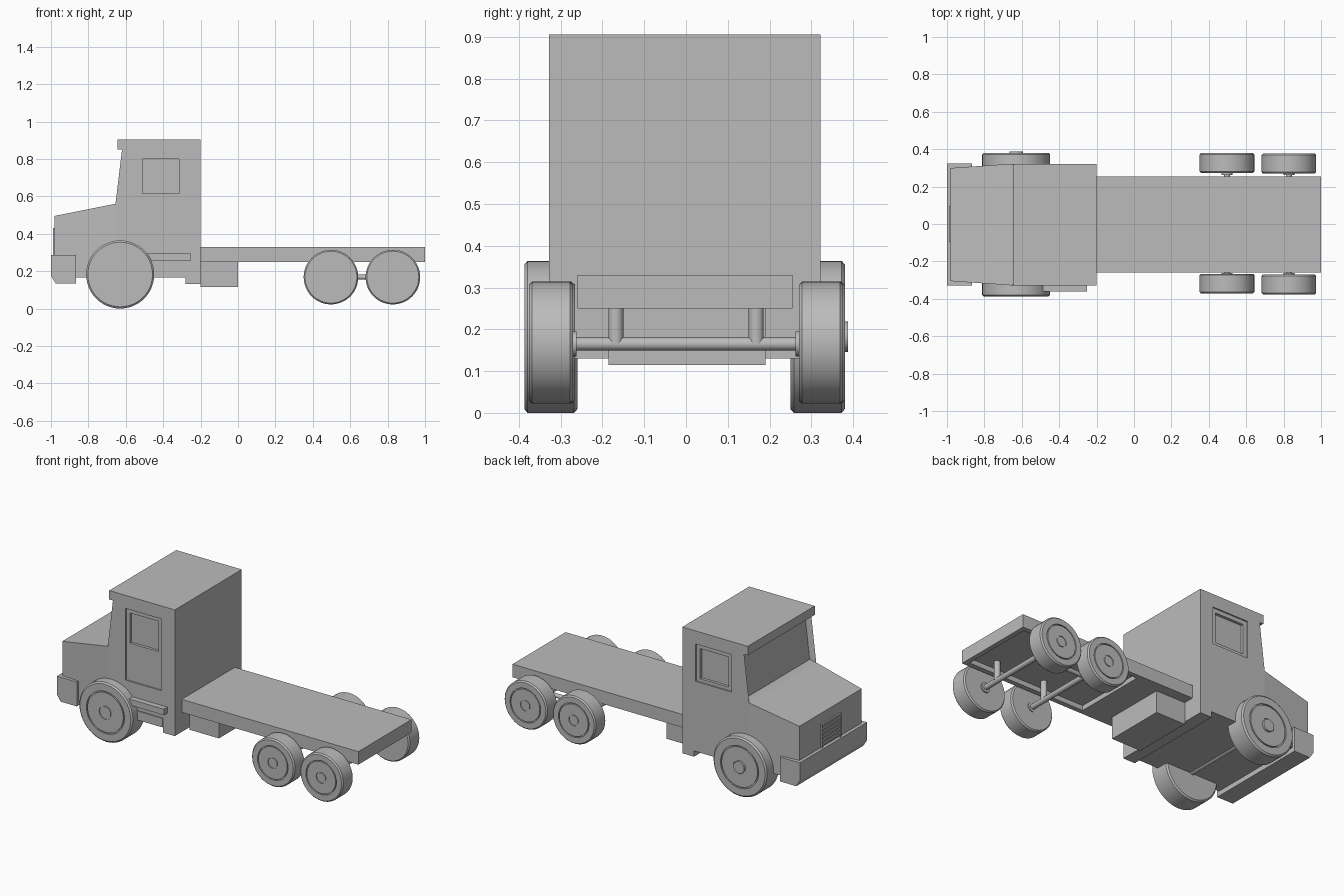
import bpy, bmesh
from math import pi, radians
from mathutils import Matrix, Vector

old = bpy.data.objects.get("Cube")
if old:
    bpy.data.objects.remove(old, do_unlink=True)

GREY = (0.5, 0.5, 0.5, 1)
mat = bpy.data.materials.new("plain_grey")
mat.use_nodes = True
mat.diffuse_color = GREY
mat.node_tree.nodes["Principled BSDF"].inputs["Base Color"].default_value = GREY
MID = -0.003  # side-to-side centre of the body


def finish(name, bm, smooth=False):
    bmesh.ops.recalc_face_normals(bm, faces=bm.faces[:])
    me = bpy.data.meshes.new(name)
    bm.to_mesh(me)
    bm.free()
    me.materials.append(mat)
    ob = bpy.data.objects.new(name, me)
    bpy.context.collection.objects.link(ob)
    if smooth:
        bpy.ops.object.select_all(action="DESELECT")
        ob.select_set(True)
        bpy.context.view_layer.objects.active = ob
        bpy.ops.object.shade_smooth_by_angle(angle=radians(30))
    return ob


def box(name, x, y, z):
    bm = bmesh.new()
    bmesh.ops.create_cube(bm, size=1)
    for v in bm.verts:
        v.co = [lo + (hi - lo) * (c + 0.5) for c, (lo, hi) in zip(v.co, (x, y, z))]
    return finish(name, bm)


def prism(points, half):
    """Side profile in x and z, extruded across the body."""
    bm = bmesh.new()
    face = bm.faces.new([bm.verts.new((x, MID - half, z)) for x, z in points])
    out = bmesh.ops.extrude_face_region(bm, geom=[face])["geom"]
    moved = [g for g in out if isinstance(g, bmesh.types.BMVert)]
    bmesh.ops.translate(bm, verts=moved, vec=(0, 2 * half, 0))
    bmesh.ops.recalc_face_normals(bm, faces=bm.faces[:])
    return bm


def rod(name, start, end, radius):
    start, end = Vector(start), Vector(end)
    d = end - start
    bm = bmesh.new()
    bmesh.ops.create_cone(bm, cap_ends=True, segments=20, radius1=radius, radius2=radius, depth=d.length)
    turn = d.to_track_quat("Z", "Y").to_matrix().to_4x4()
    bmesh.ops.transform(bm, matrix=Matrix.Translation((start + end) / 2) @ turn, verts=bm.verts[:])
    return finish(name, bm, True)


def carve(ob, cutter):
    mod = ob.modifiers.new("recess", "BOOLEAN")
    mod.operation = "DIFFERENCE"
    mod.solver = "EXACT"
    mod.object = cutter
    bpy.context.view_layer.objects.active = ob
    bpy.ops.object.modifier_apply(modifier=mod.name)
    bpy.data.objects.remove(cutter, do_unlink=True)


def wheel(name, x, z, r, inner, outer, hub=0.0):
    """Lathed wheel with a grooved rim; the outer face is at y = outer."""
    s = 1 if outer > inner else -1
    profile = [(0, outer + s * hub), (r * 0.2, outer + s * hub), (r * 0.2, outer - s * 0.005),
               (r * 0.23, outer - s * 0.005), (r * 0.23, outer), (r * 0.67, outer),
               (r * 0.67, outer - s * 0.008), (r * 0.71, outer - s * 0.008), (r * 0.71, outer),
               (r * 0.95, outer), (r, outer - s * 0.008), (r, inner + s * 0.008),
               (r * 0.95, inner), (0, inner)]
    bm = bmesh.new()
    verts = [bm.verts.new((x + a, y, z)) for a, y in profile]
    edges = [bm.edges.new(p) for p in zip(verts, verts[1:])]
    bmesh.ops.spin(bm, geom=verts + edges, cent=(x, 0, z), axis=(0, 1, 0), angle=2 * pi, steps=48)
    bmesh.ops.remove_doubles(bm, verts=bm.verts[:], dist=0.0001)
    finish(name, bm, True)


# Cab with roof visor and sunken windscreen
bm = prism([(-0.2, 0.13), (-0.2, 0.905), (-0.645, 0.905), (-0.645, 0.85), (-0.62, 0.85),
            (-0.655, 0.56), (-0.655, 0.165), (-0.28, 0.165), (-0.28, 0.13)], 0.325)
screen = [f for f in bm.faces if 0.6 < f.calc_center_median().z < 0.8 and f.normal.x < -0.5]
bmesh.ops.inset_region(bm, faces=screen, thickness=0.025)
bmesh.ops.translate(bm, verts=list(screen[0].verts), vec=(0.03, 0, 0))
cab = finish("cab", bm)

# Door and window recesses
for s, door_bottom in ((-1, 0.385), (1, 0.595)):
    face = MID + s * 0.325
    for x, z, depth in (((-0.535, -0.29), (door_bottom, 0.825), 0.008),
                        ((-0.51, -0.315), (0.615, 0.8), 0.025)):
        y = sorted((face - s * depth, face + s * 0.1))
        carve(cab, box("cutter", x, y, z))

# Tapered hood
bm = prism([(-0.655, 0.165), (-0.655, 0.56), (-0.98, 0.495), (-0.98, 0.165)], 0.325)
for v in bm.verts:
    if v.co.x < -0.9:
        v.co.y = MID + (v.co.y - MID) * 0.93
finish("hood", bm)

# Bumper
finish("bumper", prism([(-0.865, 0.135), (-0.865, 0.285), (-1, 0.285), (-1, 0.175), (-0.975, 0.135)], 0.326))

# Grille frame and slats
for s in (-1, 1):
    y = sorted((s * 0.095, s * 0.083))
    box("grille_side", (-0.99, -0.975), y, (0.285, 0.43))
box("grille_top", (-0.99, -0.975), (-0.085, 0.085), (0.418, 0.43))
for i in range(5):
    z = 0.295 + i * 0.024
    box("grille_slat", (-0.987, -0.975), (-0.085, 0.085), (z, z + 0.012))

# Steps below the door
box("upper_step", (-0.5, -0.25), (-0.362, -0.32), (0.258, 0.295))
box("lower_step", (-0.5, -0.28), (-0.335, -0.3), (0.165, 0.22))

# Flat bed with hollow underside
bed = box("flat_bed", (-0.2, 1), (-0.26, 0.255), (0.25, 0.33))
carve(bed, box("cutter", (0.17, 0.97), (-0.23, 0.225), (0.2, 0.28)))
box("chassis_box", (-0.2, 0), (-0.185, 0.19), (0.115, 0.25))

# Front wheels and axle
rod("front_axle", (-0.63, -0.27, 0.175), (-0.63, 0.27, 0.175), 0.018)
wheel("front_wheel_near", -0.63, 0.182, 0.182, -0.26, -0.387)
wheel("front_wheel_far", -0.63, 0.182, 0.182, 0.25, 0.38, 0.008)

# Rear wheels, axles and hangers
for x, shift in ((0.497, 0.004), (0.828, 0)):
    rod("rear_axle", (x, -0.29, 0.165), (x, 0.29, 0.165), 0.016)
    for s in (-1, 1):
        wheel("rear_wheel", x, 0.168, 0.146, s * 0.27 + shift, s * 0.376 + shift)
        rod("axle_collar", (x, s * 0.262, 0.165), (x, s * 0.28, 0.165), 0.03)
        rod("axle_hanger", (x, s * 0.168, 0.165), (x, s * 0.168, 0.285), 0.018)
rod("axle_link", (0.497, 0.168, 0.168), (0.828, 0.168, 0.168), 0.013)
